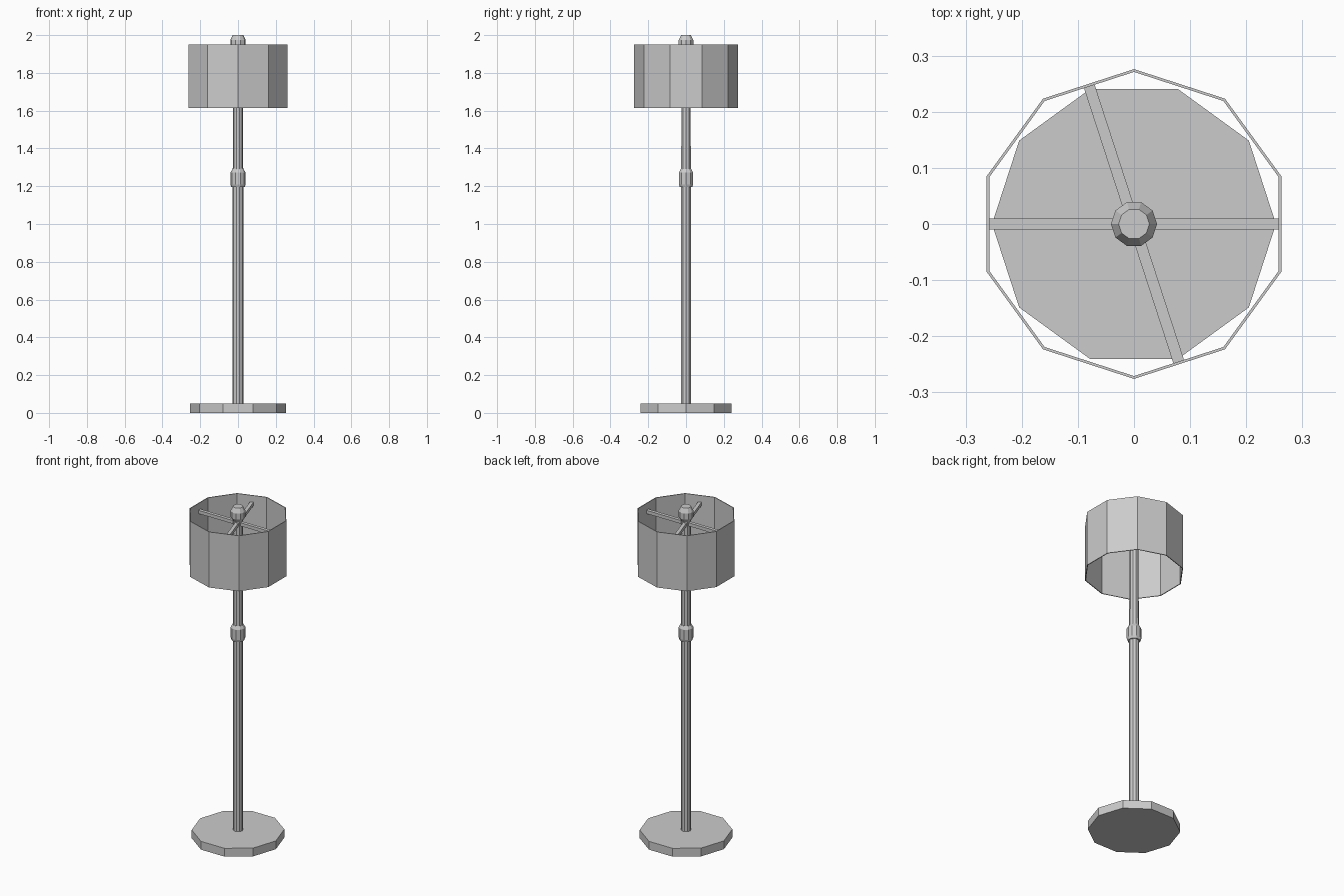
import bpy, bmesh
from math import sin, cos, pi, radians

if "Cube" in bpy.data.objects:
    bpy.data.objects.remove(bpy.data.objects["Cube"])

SIDES = 10


def add_object(name, bm):
    bmesh.ops.recalc_face_normals(bm, faces=bm.faces)
    mesh = bpy.data.meshes.new(name)
    bm.to_mesh(mesh)
    bm.free()
    obj = bpy.data.objects.new(name, mesh)
    bpy.context.collection.objects.link(obj)
    return obj


def lathe(name, profile, phase=0.0, ring=False):
    """Ten-sided turned part from (radius, z) points; ring joins last to first."""
    bm = bmesh.new()
    loops = [[bm.verts.new((r * cos(phase + 2 * pi * i / SIDES),
                            r * sin(phase + 2 * pi * i / SIDES), z))
              for i in range(SIDES)] for r, z in profile]
    pairs = list(zip(loops, loops[1:]))
    if ring:
        pairs.append((loops[-1], loops[0]))
    for a, b in pairs:
        for i in range(SIDES):
            j = (i + 1) % SIDES
            bm.faces.new((a[i], a[j], b[j], b[i]))
    if not ring:
        bm.faces.new(loops[0][::-1])
        bm.faces.new(loops[-1])
    return add_object(name, bm)


def support_bar(name, angle, length, z, size=0.02):
    bm = bmesh.new()
    bmesh.ops.create_cube(bm, size=1)
    bmesh.ops.scale(bm, vec=(length, size, size), verts=bm.verts)
    obj = add_object(name, bm)
    obj.location.z = z
    obj.rotation_euler.z = angle
    return obj


# Floor base
lathe("base", [(0.253, 0), (0.253, 0.05)])

# Two-stage pole with a joint collar
lathe("lower_pole", [(0.028, 0.05), (0.028, 1.21)])
lathe("collar", [(0.035, 1.195), (0.04, 1.21), (0.04, 1.272), (0.03, 1.29)])
lathe("upper_pole", [(0.028, 1.28), (0.026, 1.45), (0.026, 1.93)])

# Finial knob
lathe("finial", [(0.027, 1.915), (0.041, 1.937), (0.041, 1.973), (0.0275, 2.0)])

# Open shade with a thin wall
lathe("shade", [(0.276, 1.615), (0.276, 1.95), (0.271, 1.95), (0.271, 1.615)],
      phase=pi / 2, ring=True)

# Crossing bars that carry the shade
support_bar("support_bar_side", 0, 0.52, 1.90)
support_bar("support_bar_cross", radians(108), 0.52, 1.90)
